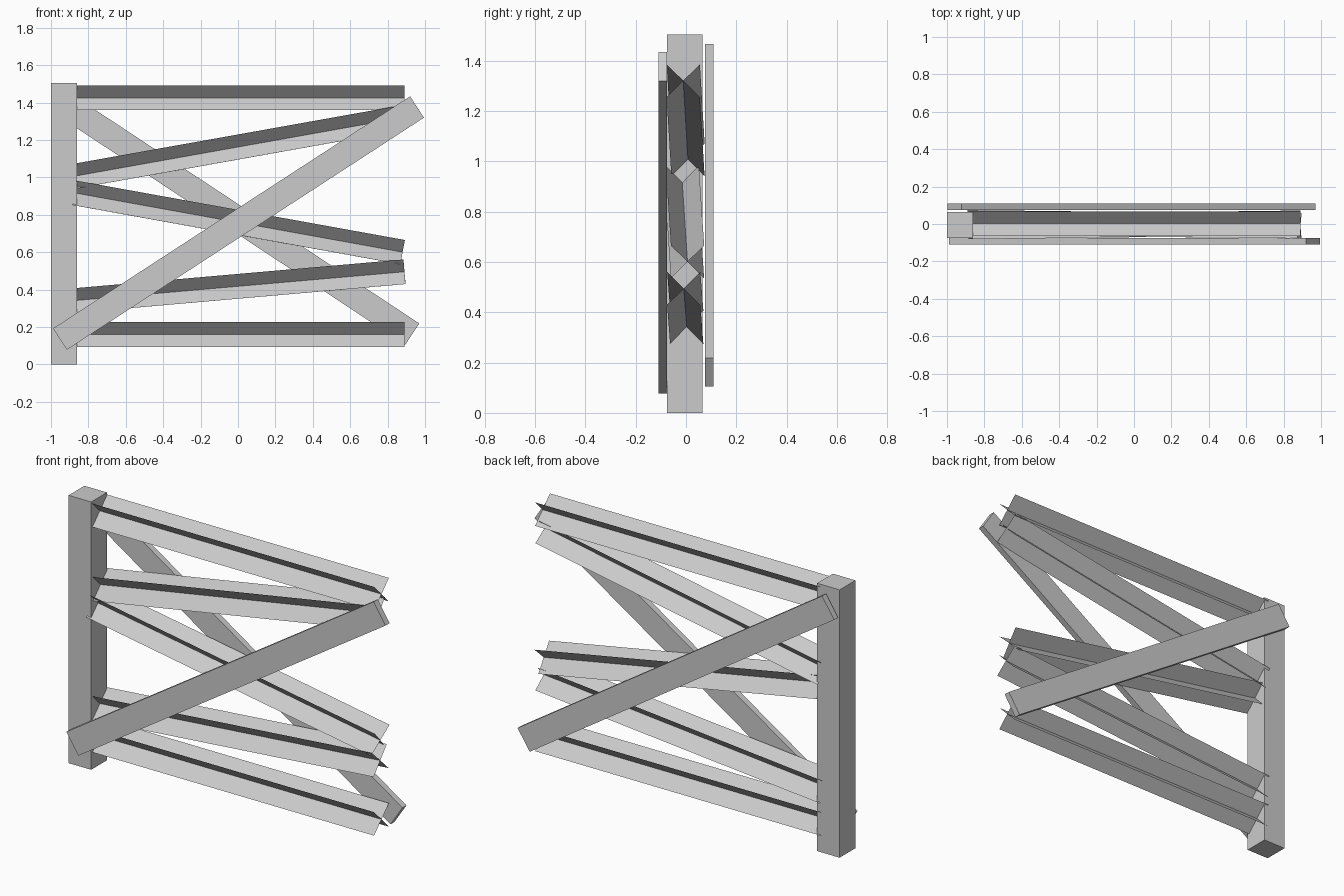
import bpy
import bmesh
import math
from mathutils import Vector

cube = bpy.data.objects.get("Cube")
if cube:
    bpy.data.objects.remove(cube, do_unlink=True)

grey = bpy.data.materials.new("weathered_grey")
grey.use_nodes = True
colour = (0.6, 0.6, 0.6, 1)
grey.diffuse_color = colour
grey.node_tree.nodes["Principled BSDF"].inputs["Base Color"].default_value = colour


def finish(name, bm):
    mesh = bpy.data.meshes.new(name)
    bm.to_mesh(mesh)
    bm.free()
    mesh.materials.append(grey)
    obj = bpy.data.objects.new(name, mesh)
    bpy.context.collection.objects.link(obj)
    return obj


def box(name, centre, size, tilt=0):
    bm = bmesh.new()
    bmesh.ops.create_cube(bm, size=1)
    bmesh.ops.scale(bm, vec=size, verts=bm.verts)
    obj = finish(name, bm)
    obj.location = centre
    obj.rotation_euler.y = tilt
    return obj


def brace(name, start, end):
    """Flat board between two points in the same upright plane."""
    a, b = Vector(start), Vector(end)
    d = b - a
    box(name, (a + b) / 2, (d.length, 0.035, 0.136), -math.atan2(d.z, d.x))


def rail(name, start, end, half=0.066):
    """Two thin sheets crossing in an X along the rail."""
    a, b = Vector(start), Vector(end)
    d = (b - a).normalized()
    side = Vector((0, 0, 1)).cross(d).normalized() * half
    up = d.cross(side).normalized() * half
    bm = bmesh.new()
    for s in (1, -1):
        arm = up + side * s
        bm.faces.new([bm.verts.new(p) for p in (a - arm, b - arm, b + arm, a + arm)])
    finish(name, bm)


# Upright post
box("post", (-0.93, -0.005, 0.752), (0.14, 0.14, 1.504))

# Crossed-sheet rails
rail("top_rail", (-0.885, 0.002, 1.425), (0.89, 0.002, 1.425))
rail("upper_rail", (-0.88, 0.008, 1.005), (0.885, -0.011, 1.32))
rail("middle_rail", (-0.875, -0.015, 0.917), (0.88, 0.006, 0.6))
rail("lower_rail", (-0.885, 0.003, 0.34), (0.89, -0.009, 0.495))
rail("bottom_rail", (-0.885, 0.002, 0.16), (0.89, 0.002, 0.16))

# Diagonal braces on both sides
brace("front_brace", (-0.952, -0.0925, 0.135), (0.957, -0.0925, 1.376))
brace("back_brace", (-0.96, 0.0925, 1.409), (0.932, 0.0925, 0.162))
